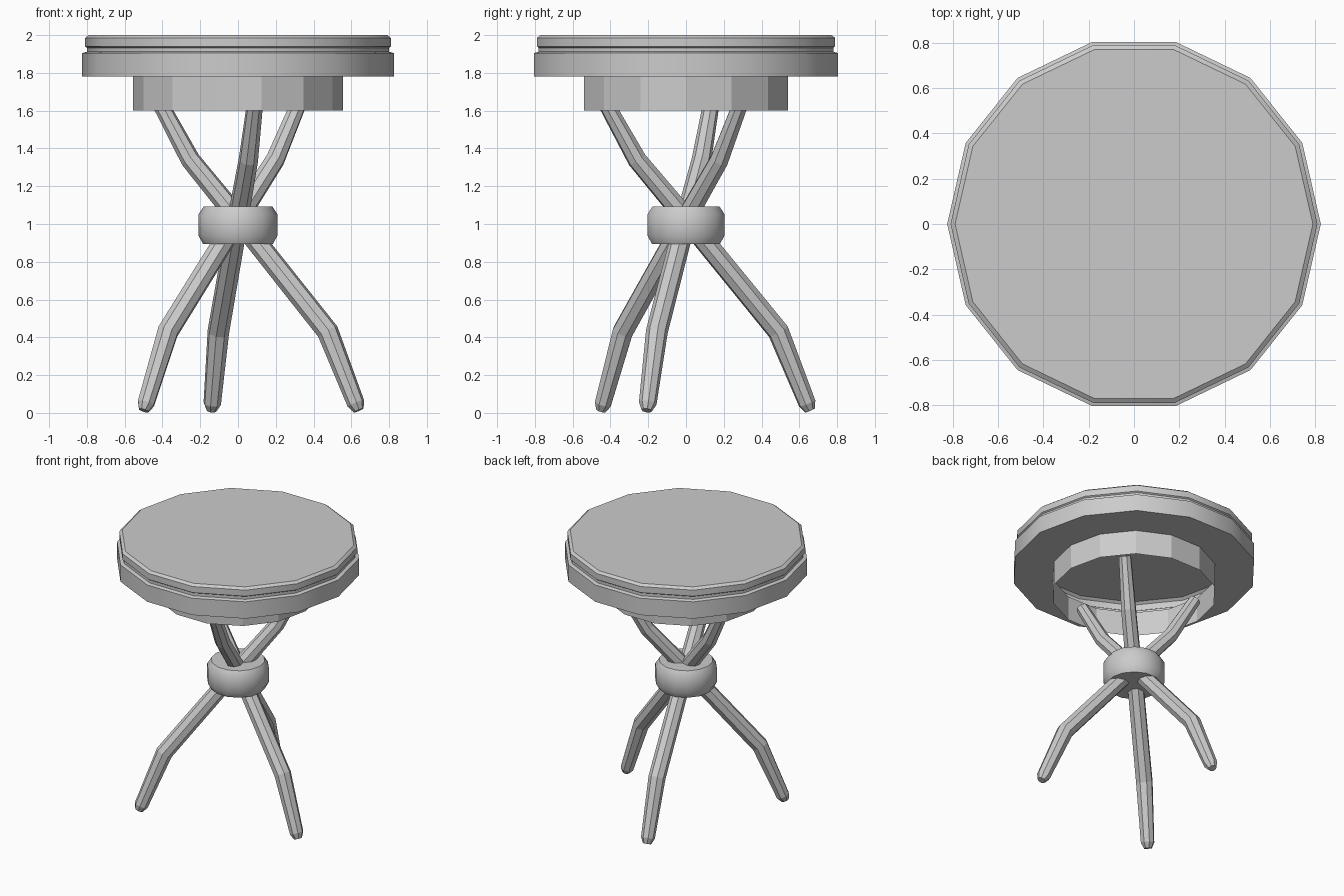
import bpy, bmesh
from math import sin, cos, pi, radians
from mathutils import Vector

if "Cube" in bpy.data.objects:
    bpy.data.objects.remove(bpy.data.objects["Cube"])


def loft(name, rings, cap_start=True, cap_end=True, smooth=None):
    """Skin a list of equally sized vertex rings into one object."""
    bm = bmesh.new()
    vr = [[bm.verts.new(p) for p in ring] for ring in rings]
    n = len(vr[0])
    for a, b in zip(vr, vr[1:]):
        for i in range(n):
            j = (i + 1) % n
            bm.faces.new((a[i], a[j], b[j], b[i]))
    if cap_start:
        bm.faces.new(vr[0][::-1])
    if cap_end:
        bm.faces.new(vr[-1])
    me = bpy.data.meshes.new(name)
    bm.to_mesh(me)
    bm.free()
    ob = bpy.data.objects.new(name, me)
    bpy.context.collection.objects.link(ob)
    if smooth:
        bpy.ops.object.select_all(action='DESELECT')
        ob.select_set(True)
        bpy.context.view_layer.objects.active = ob
        bpy.ops.object.shade_smooth_by_angle(angle=radians(smooth))
    return ob


def lathe(name, profile, sides=14, **kw):
    rings = [[(r * cos(2 * pi * i / sides), r * sin(2 * pi * i / sides), z)
              for i in range(sides)] for r, z in profile]
    return loft(name, rings, **kw)


def leg(name, angle, sides=8):
    """Bent tapered leg, swept along points of (distance from axis, z, radius)."""
    path = [(0.672, 0.013, 0.028), (0.656, 0.05, 0.047), (0.50, 0.43, 0.058),
            (0.0, 1.03, 0.056), (-0.265, 1.34, 0.052), (-0.44, 1.65, 0.043)]
    out = Vector((cos(angle), sin(angle), 0))
    side = Vector((-sin(angle), cos(angle), 0))
    pts = [out * d + Vector((0, 0, z)) for d, z, r in path]
    rings = []
    for k, p in enumerate(pts):
        # average the directions of the two neighbouring segments
        t = Vector()
        if k > 0:
            t += (p - pts[k - 1]).normalized()
        if k < len(pts) - 1:
            t += (pts[k + 1] - p).normalized()
        t.normalize()
        up = t.cross(side)
        r = path[k][2]
        rings.append([p + r * (side * cos(a) + up * sin(a))
                      for a in (2 * pi * (i + 0.5) / sides for i in range(sides))])
    return loft(name, rings)


# Seat: grooved cushion shell, open underneath inside the apron
lathe("seat", [(0.555, 1.78), (0.825, 1.78), (0.825, 1.905), (0.80, 1.912),
               (0.80, 1.933), (0.81, 1.94), (0.81, 1.985), (0.79, 2.0)],
      cap_start=False, smooth=30)

# Apron: open ring below the seat
lathe("apron", [(0.555, 1.60), (0.555, 1.78)], cap_start=False, cap_end=False)

# Three crossing legs
for k in range(3):
    leg(f"leg_{k + 1}", radians(-18 + 120 * k))

# Collar binding the legs where they cross
lathe("collar", [(0.185, 0.895), (0.21, 0.94), (0.21, 1.05), (0.182, 1.093)],
      smooth=50)
